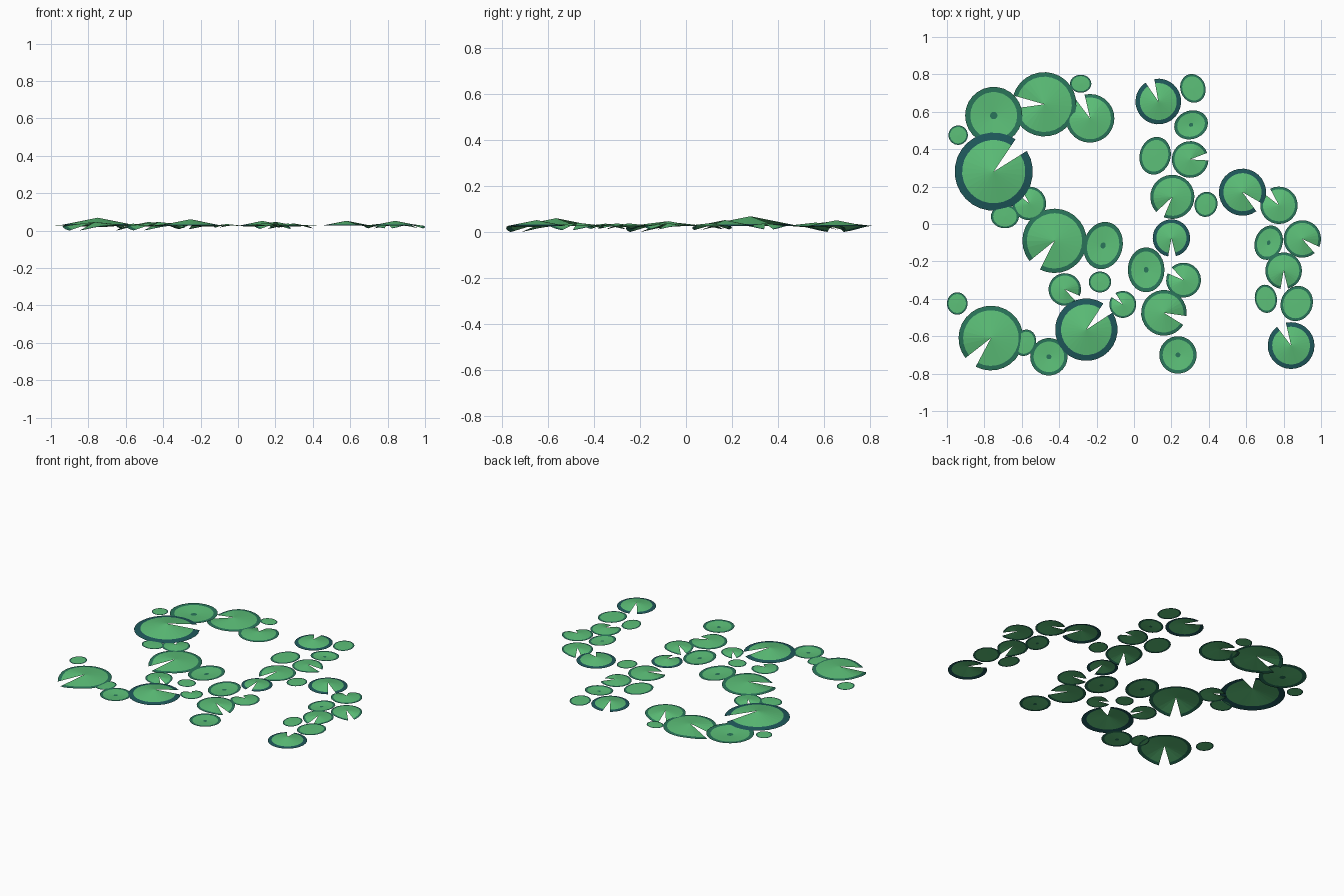
import bpy, bmesh, math

if "Cube" in bpy.data.objects:
    bpy.data.objects.remove(bpy.data.objects["Cube"])


def material(name, rgb):
    m = bpy.data.materials.new(name)
    m.diffuse_color = (*rgb, 1)
    m.use_nodes = True
    m.node_tree.nodes["Principled BSDF"].inputs["Base Color"].default_value = m.diffuse_color
    return m


LEAF = material("leaf green", (0.108, 0.53, 0.19))
RIM = material("green rim", (0.023, 0.18, 0.105))
TEAL = material("teal rim", (0.013, 0.098, 0.105))


def pad(name, x, y, rx, ry, turn, rim_mat, rings, notch=0, droop=0):
    """Thin leaf sheet. rings = (radius fraction, z, material index of band inside it),
    first ring is the centre point. The notch opens along the local +x direction
    and the corners beside it droop."""
    bm = bmesh.new()
    n = 26
    turn = math.radians(turn)
    h = math.radians(notch)
    count = n + 1 if notch else n

    def vert(f, z, a):
        px, py = f * rx * math.cos(a), f * ry * math.sin(a)
        return bm.verts.new((x + px * math.cos(turn) - py * math.sin(turn),
                             y + px * math.sin(turn) + py * math.cos(turn),
                             z - droop * f * max(0, math.cos(a)) ** 4))

    centre = vert(0, rings[0][1], math.pi)
    prev = None
    for f, z, mat in rings[1:]:
        ring = [vert(f, z, h + (math.tau - 2 * h) * i / n) for i in range(count)]
        for i in range(n):
            j = (i + 1) % count
            if prev is None:
                face = bm.faces.new((centre, ring[i], ring[j]))
            else:
                face = bm.faces.new((prev[i], ring[i], ring[j], prev[j]))
            face.material_index = mat
        prev = ring
    me = bpy.data.meshes.new(name)
    bm.to_mesh(me)
    bm.free()
    me.materials.append(LEAF)
    me.materials.append(rim_mat)
    bpy.context.collection.objects.link(bpy.data.objects.new(name, me))


EDGE = 0.027

# Raised cone pads with a wide teal rim: x, y, radius, notch direction
peaked = [
    (-.75, .28, .209, 44), (.13, .655, .122, 112), (.58, .17, .126, -42),
    (.20, -.075, .10, -88), (.84, -.65, .125, 115), (-.255, -.565, .167, 45),
]
for i, (x, y, r, a) in enumerate(peaked):
    top = 0.2 * r
    pad(f"peaked_pad_{i}", x, y, r, r, a, TEAL,
        [(0, EDGE + top, 0), (.81, EDGE + top * .19, 0), (1, EDGE, 1)], notch=12)

# Low cone pads whose notch corners droop: x, y, radius, notch direction
notched = [
    (-.48, .64, .172, 176), (-.235, .565, .13, 115), (-.425, -.09, .172, 231),
    (-.765, -.61, .173, 230), (.30, .345, .098, 9), (.205, .145, .118, 235),
    (.775, .10, .10, 130), (.90, -.08, .10, -37), (.80, -.25, .098, -88),
    (.265, -.30, .093, 145), (.16, -.475, .122, -20), (-.37, -.35, .087, -35),
    (-.06, -.43, .072, 135), (-.56, .11, .09, 130),
]
for i, (x, y, r, a) in enumerate(notched):
    top = 0.11 * r
    pad(f"notched_pad_{i}", x, y, r, r, a, RIM,
        [(0, EDGE + top, 0), (.86, EDGE + top * .14, 0), (1, EDGE, 1)],
        notch=12, droop=.17 * r)

# Slightly dished oval pads with a dark centre: x, y, rx, ry, turn
dished = [
    (-.75, .58, .153, .153, 0), (.305, .53, .092, .076, 20), (-.165, -.115, .104, .128, -15),
    (.065, -.245, .098, .12, 0), (-.455, -.71, .10, .10, 0), (.235, -.70, .10, .10, 0),
    (.72, -.10, .074, .094, -20),
]
for i, (x, y, rx, ry, a) in enumerate(dished):
    low = EDGE - 0.06 * rx
    pad(f"dished_pad_{i}", x, y, rx, ry, a, RIM,
        [(0, low, 0), (.13, low, 1), (.82, EDGE - .001, 0), (1, EDGE, 1)])

# Small flat pads: x, y, rx, ry, turn
small = [
    (-.94, .475, .052, .052, 0), (-.285, .75, .057, .048, 0), (.315, .725, .067, .078, 20),
    (.113, .365, .083, .102, -15), (.385, .105, .061, .068, -20), (-.69, .04, .075, .063, 0),
    (-.182, -.31, .060, .056, 0), (-.945, -.425, .055, .060, 0), (-.583, -.635, .058, .072, -20),
    (.705, -.40, .059, .076, 10), (.87, -.425, .085, .096, -25),
]
for i, (x, y, rx, ry, a) in enumerate(small):
    pad(f"small_pad_{i}", x, y, rx, ry, a, RIM,
        [(0, EDGE + .002, 0), (.84, EDGE + .001, 0), (1, EDGE, 1)])
